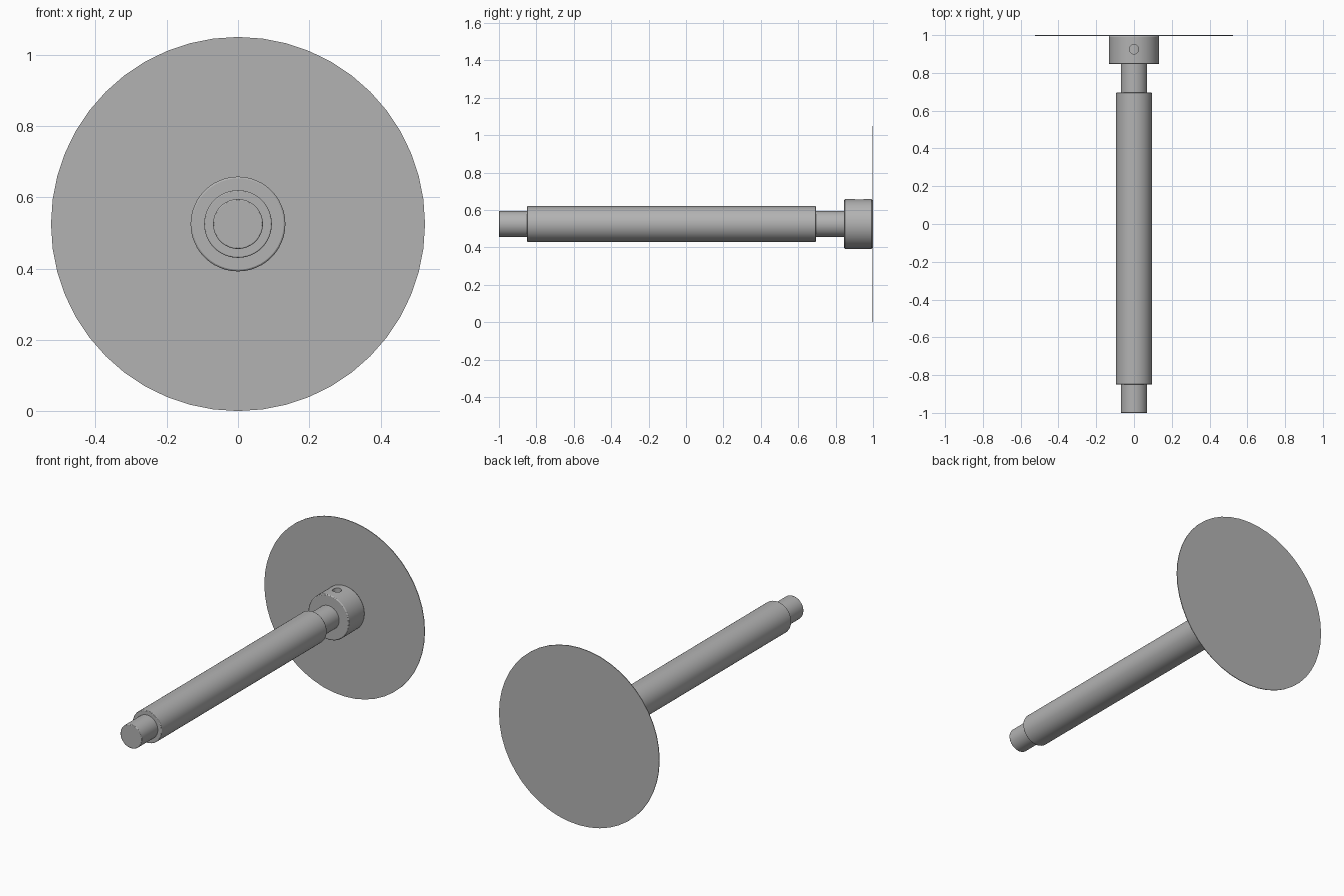
import bpy
import math

cube = bpy.data.objects.get("Cube")
if cube:
    bpy.data.objects.remove(cube, do_unlink=True)

AXIS_Z = 0.525

steel = bpy.data.materials.new("grey_steel")
steel.use_nodes = True
COLOUR = (0.45, 0.45, 0.45, 1)
steel.diffuse_color = COLOUR
steel.node_tree.nodes["Principled BSDF"].inputs["Base Color"].default_value = COLOUR


def cylinder(name, radius, y0, y1, chamfer=0.0, sides=48):
    """Cylinder lying along y between y0 and y1, with optional rim chamfers."""
    bpy.ops.mesh.primitive_cylinder_add(
        vertices=sides, radius=radius, depth=y1 - y0,
        location=(0, (y0 + y1) / 2, AXIS_Z), rotation=(math.pi / 2, 0, 0))
    obj = bpy.context.object
    obj.name = name
    obj.data.materials.append(steel)
    if chamfer:
        mod = obj.modifiers.new("rim_chamfer", "BEVEL")
        mod.width = chamfer
        mod.segments = 2
        mod.limit_method = "ANGLE"
    bpy.ops.object.shade_smooth_by_angle(angle=math.radians(30))
    return obj


# Shaft, sleeve, collar and thin end disc share one axis
cylinder("shaft", 0.07, -1.0, 0.99, 0.003)
cylinder("sleeve", 0.095, -0.85, 0.695, 0.003)
collar = cylinder("collar", 0.133, 0.846, 0.996, 0.005)
cylinder("end_disc", 0.525, 0.996, 1.0)

# Radial set-screw hole in the top of the collar, down to the shaft
bpy.ops.mesh.primitive_cylinder_add(
    vertices=32, radius=0.025, depth=0.2, location=(0, 0.925, AXIS_Z + 0.165))
cutter = bpy.context.object
cutter.name = "screw_hole_cutter"
cutter.data.materials.append(steel)
cutter.hide_render = True
cutter.display_type = "WIRE"
cut = collar.modifiers.new("screw_hole", "BOOLEAN")
cut.operation = "DIFFERENCE"
cut.solver = "EXACT"
cut.object = cutter
